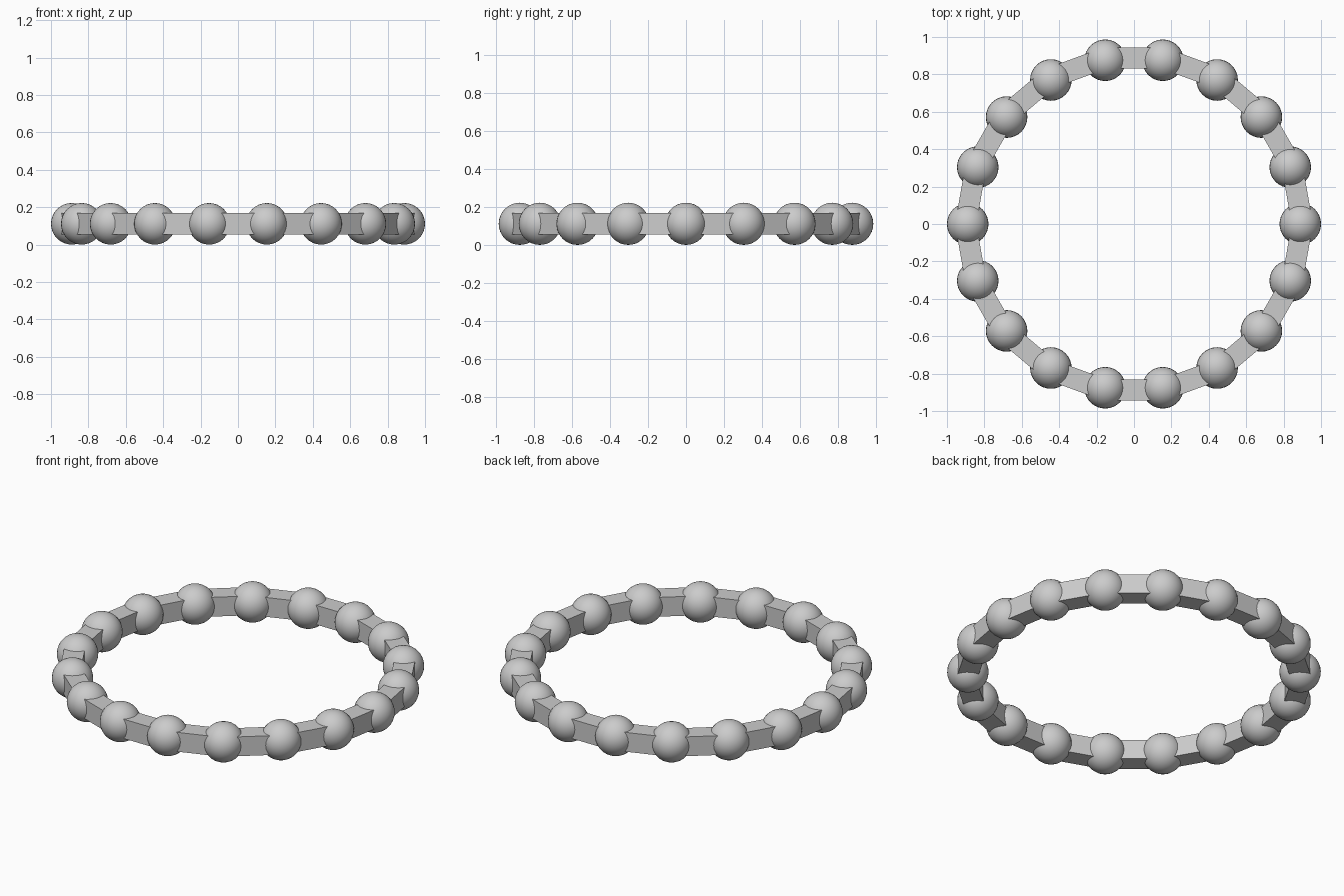
import bpy, bmesh
from math import cos, sin, tau
from mathutils import Vector

COUNT = 18            # beads around the ring
BEAD_R = 0.111
RING_R = 0.889        # circle through the bead centres
BAND_R = 0.9          # corner radius of the band's centre line
HALF = 0.057          # half thickness of the square band

if "Cube" in bpy.data.objects:
    bpy.data.objects.remove(bpy.data.objects["Cube"], do_unlink=True)

grey = bpy.data.materials.new("plain grey")
grey.use_nodes = True
colour = (0.6, 0.6, 0.6, 1)
grey.diffuse_color = colour
grey.node_tree.nodes["Principled BSDF"].inputs["Base Color"].default_value = colour


def add_object(name, mesh, location=(0, 0, 0)):
    obj = bpy.data.objects.new(name, mesh)
    obj.location = location
    bpy.context.collection.objects.link(obj)
    return obj


# Faceted square band, its corners hidden inside the beads
bm = bmesh.new()
corners = [(-1, -1), (1, -1), (1, 1), (-1, 1)]
profile = [bm.verts.new((BAND_R + HALF * a, 0, HALF * b)) for a, b in corners]
edges = [bm.edges.new((profile[i], profile[(i + 1) % 4])) for i in range(4)]
bmesh.ops.spin(bm, geom=profile + edges, cent=(0, 0, 0), axis=(0, 0, 1),
               angle=tau, steps=COUNT, use_merge=False)
bmesh.ops.remove_doubles(bm, verts=bm.verts[:], dist=0.0005)
bmesh.ops.recalc_face_normals(bm, faces=bm.faces[:])
band_mesh = bpy.data.meshes.new("band")
bm.to_mesh(band_mesh)
bm.free()
band_mesh.materials.append(grey)
add_object("band", band_mesh, (0, 0, BEAD_R))

# Smooth round bead, shared by every position on the ring
bm = bmesh.new()
bmesh.ops.create_uvsphere(bm, u_segments=32, v_segments=16, radius=BEAD_R)
for face in bm.faces:
    face.smooth = True
bead_mesh = bpy.data.meshes.new("bead")
bm.to_mesh(bead_mesh)
bm.free()
bead_mesh.materials.append(grey)

for i in range(COUNT):
    angle = tau * i / COUNT
    add_object(f"bead_{i + 1}", bead_mesh,
               Vector((RING_R * cos(angle), RING_R * sin(angle), BEAD_R)))
